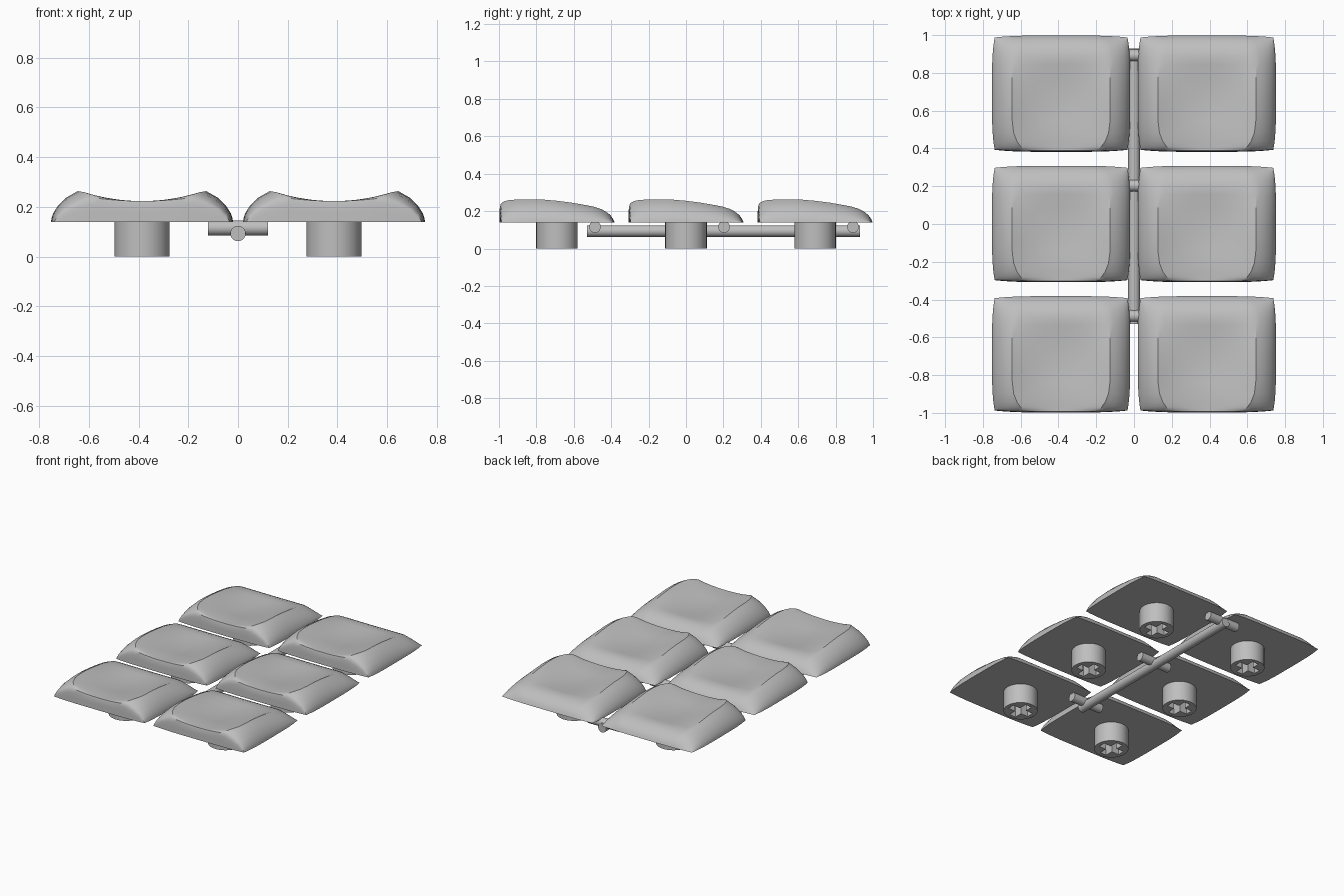
import bpy, bmesh
from math import pi
from mathutils import Matrix

if "Cube" in bpy.data.objects:
    bpy.data.objects.remove(bpy.data.objects["Cube"], do_unlink=True)

grey = bpy.data.materials.new("light grey")
grey.use_nodes = True
grey.diffuse_color = (0.52, 0.52, 0.52, 1)
grey.node_tree.nodes["Principled BSDF"].inputs["Base Color"].default_value = grey.diffuse_color


def add_object(name, mesh, location=(0, 0, 0)):
    obj = bpy.data.objects.new(name, mesh)
    obj.location = location
    bpy.context.collection.objects.link(obj)
    return obj


def finish(bm, name):
    bmesh.ops.recalc_face_normals(bm, faces=bm.faces)
    mesh = bpy.data.meshes.new(name)
    bm.to_mesh(mesh)
    bm.free()
    mesh.materials.append(grey)
    return mesh


def activate(obj):
    bpy.ops.object.select_all(action='DESELECT')
    obj.select_set(True)
    bpy.context.view_layer.objects.active = obj


def smooth(obj):
    activate(obj)
    bpy.ops.object.shade_smooth_by_angle(angle=pi / 6)


HALF_X, HALF_Y, RIDGE, BASE = 0.366, 0.308, 0.26, 0.14

# Cap cross-section: rounded shoulder (share of the ridge height), then the dish
shoulder = [(0.366, 0), (0.363, 0.14), (0.357, 0.28), (0.338, 0.53),
            (0.305, 0.79), (0.28, 0.91), (RIDGE, 1)]
half = shoulder + [(RIDGE * k / 8, 1) for k in range(7, -1, -1)]
section = [(-x, h) for x, h in half] + [(x, h) for x, h in reversed(half[:-1])]

# Ridge height from front to back: steep front, long slope to the back
side = [(-0.308, 0), (-0.307, 0.04), (-0.306, 0.075), (-0.302, 0.096),
        (-0.295, 0.105), (-0.28, 0.113), (-0.255, 0.119), (-0.21, 0.122),
        (-0.15, 0.123), (-0.08, 0.122), (0, 0.115), (0.08, 0.105),
        (0.155, 0.092), (0.2, 0.083), (0.235, 0.072), (0.262, 0.058),
        (0.285, 0.04), (0.3, 0.018), (0.308, 0)]


def cap_point(x, share, y, top):
    # The ridge draws inward toward the front and back edges
    v = abs(y) / HALF_Y
    ridge = RIDGE - (0.07 if y < 0 else 0.05) * v ** 6
    height = share * top
    if abs(x) <= RIDGE:
        px = x * ridge / RIDGE
        # The dish is lowest mid-cap and rises to its front and back rims
        middle = min(0.97 * top, 0.083, 0.069 + 0.35 * y * y)
        height = middle + (top - middle) * (x / RIDGE) ** 2
    else:
        px = HALF_X - (HALF_X - abs(x)) * (HALF_X - ridge) / (HALF_X - RIDGE)
        px = px if x > 0 else -px
    u = abs(px) / HALF_X
    return (px * (1 - 0.04 * v ** 4), y * (1 - 0.035 * u ** 4), BASE + height)


def cap_mesh():
    bm = bmesh.new()
    rows = [[bm.verts.new(cap_point(x, h, y, top)) for x, h in section] for y, top in side]
    for a, b in zip(rows, rows[1:]):
        for i in range(len(a) - 1):
            bm.faces.new((a[i], a[i + 1], b[i + 1], b[i]))
    # Flat underside
    bm.faces.new(rows[0] + [r[-1] for r in rows[1:-1]] + rows[-1][::-1]
                 + [r[0] for r in rows[-2:0:-1]])
    return finish(bm, "keycap")


def cylinder_mesh(name, radius, length, matrix):
    bm = bmesh.new()
    bmesh.ops.create_cone(bm, cap_ends=True, segments=32, radius1=radius,
                          radius2=radius, depth=length, matrix=matrix)
    return finish(bm, name)


# Stem with a cross-shaped socket cut into its underside
stem = add_object("stem", cylinder_mesh("stem", 0.111, 0.16, Matrix.Translation((0, 0, 0.08))))
bm = bmesh.new()
a, b = 0.025, 0.082
corner = [(b, -a), (b, a), (a, a)]
outline = []
for turn in range(4):
    outline += corner
    corner = [(-y, x) for x, y in corner]
face = bm.faces.new([bm.verts.new((x, y, -0.05)) for x, y in outline])
pulled = bmesh.ops.extrude_face_region(bm, geom=[face])["geom"]
bmesh.ops.translate(bm, vec=(0, 0, 0.15),
                    verts=[v for v in pulled if isinstance(v, bmesh.types.BMVert)])
cutter = add_object("socket_cutter", finish(bm, "socket_cutter"))
cutter.hide_render = True
cut = stem.modifiers.new("socket", 'BOOLEAN')
cut.operation = 'DIFFERENCE'
cut.solver = 'EXACT'
cut.object = cutter
activate(stem)
bpy.ops.object.modifier_apply(modifier=cut.name)
bpy.data.objects.remove(cutter, do_unlink=True)
smooth(stem)
stem_data = stem.data
bpy.data.objects.remove(stem, do_unlink=True)

# Two columns of three caps, each on its stem
cap_data = cap_mesh()
for row, y in zip(("front", "middle", "back"), (-0.69, 0, 0.69)):
    for column, x in (("right", -0.386), ("left", 0.386)):
        cap = add_object(f"{row}_{column}_keycap", cap_data, (x, y, 0))
        add_object(f"{row}_{column}_stem", stem_data, (x, y, 0))
smooth(cap)

# Long rod joining the rows, with a short crossbar beneath each pair of caps
rod = add_object("long_rod", cylinder_mesh("long_rod", 0.031, 1.46,
                 Matrix.Rotation(pi / 2, 4, 'X')), (0, 0.2, 0.093))
smooth(rod)
bar_data = cylinder_mesh("crossbar", 0.031, 0.24, Matrix.Rotation(pi / 2, 4, 'Y'))
for row, y in zip(("front", "middle", "back"), (-0.487, 0.203, 0.893)):
    bar = add_object(f"{row}_crossbar", bar_data, (0, y, 0.115))
smooth(bar)
